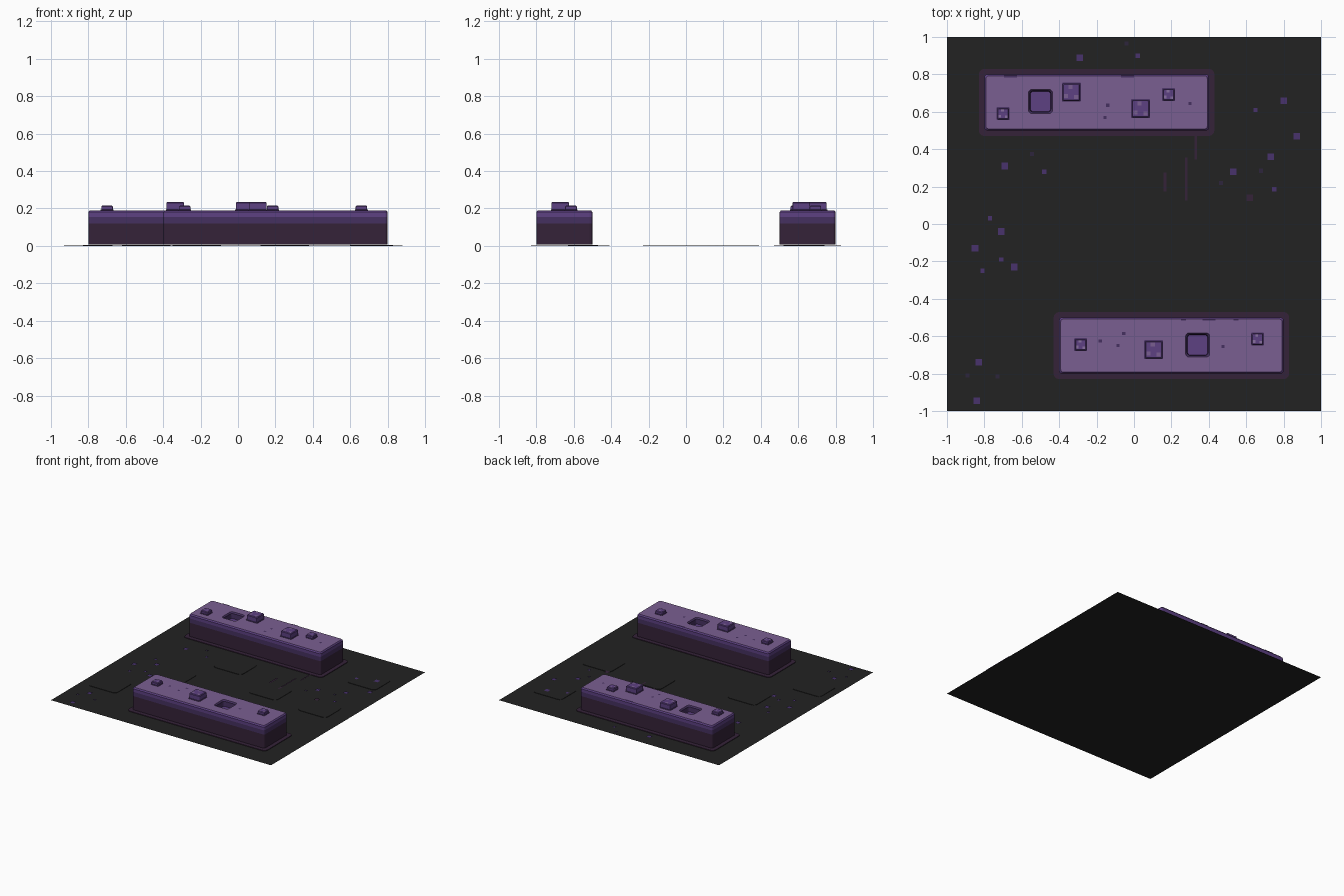
import bpy, bmesh, math

cube = bpy.data.objects.get("Cube")
if cube:
    bpy.data.objects.remove(cube)


def material(name, *rgb):
    mat = bpy.data.materials.new(name)
    mat.use_nodes = True
    color = (*rgb, 1)
    mat.diffuse_color = color
    mat.node_tree.nodes["Principled BSDF"].inputs["Base Color"].default_value = color
    return mat


charcoal = material("charcoal ground", .016, .016, .016)
plum = material("dark plum", .035, .016, .04)
violet = material("deep violet", .06, .03, .115)
purple = material("purple", .11, .052, .225)
lilac = material("dusty lilac", .195, .113, .285)
pale = material("pale lilac", .25, .16, .35)
spot = material("violet fleck", .065, .032, .15)
dim = material("dim fleck", .026, .018, .045)


def finish(name, bm, mats):
    mesh = bpy.data.meshes.new(name)
    bm.to_mesh(mesh)
    bm.free()
    for mat in mats:
        mesh.materials.append(mat)
    obj = bpy.data.objects.new(name, mesh)
    bpy.context.collection.objects.link(obj)
    return obj


def ring(bm, cx, cy, hx, hy, r, z, steps=3):
    """Rounded rectangle of vertices, counter-clockwise from above."""
    verts = []
    for k, (sx, sy) in enumerate(((1, 1), (-1, 1), (-1, -1), (1, -1))):
        for i in range(steps + 1):
            a = math.pi / 2 * (k + i / steps)
            verts.append(bm.verts.new((cx + sx * (hx - r) + r * math.cos(a),
                                       cy + sy * (hy - r) + r * math.sin(a), z)))
    return verts


def loft(name, rings, mats, bands, closed_bottom=True):
    """Stack rounded rectangles; bands gives the material of each level, cap last."""
    bm = bmesh.new()
    loops = [ring(bm, *r) for r in rings]
    n = len(loops[0])
    for low, high, band in zip(loops, loops[1:], bands):
        for i in range(n):
            j = (i + 1) % n
            bm.faces.new((low[i], low[j], high[j], high[i])).material_index = band
    bm.faces.new(loops[-1]).material_index = bands[-1]
    if closed_bottom:
        bm.faces.new(loops[0][::-1]).material_index = bands[0]
    return finish(name, bm, mats)


def flecks(name, mat, z, rects):
    """Flat rectangles given as x, y, width, height."""
    bm = bmesh.new()
    for x, y, w, h in rects:
        bm.faces.new([bm.verts.new((x + sx * w / 2, y + sy * h / 2, z))
                      for sx, sy in ((-1, -1), (1, -1), (1, 1), (-1, 1))])
    return finish(name, bm, [mat])


def squares(size, *points):
    return [(x, y, size, size) for x, y in points]


# Ground sheet with barely raised paving slabs
flecks("ground", charcoal, 0, [(0, 0, 2, 2)])
slabs = ((-.22, .28), (.25, .06), (.73, .02), (.75, .63), (-.49, -.12), (-.8, -.52))
for i, (x, y) in enumerate(slabs):
    loft(f"ground_slab_{i + 1}", [(x, y, .13, .11, .03, 0), (x, y, .13, .11, .03, .003)],
         [charcoal], (0, 0), False)

# Flecks and streaks scattered over the ground
flecks("large_ground_flecks", spot, .005, squares(
    .035, (-.29, .89), (.8, .66), (.87, .47), (.73, .36), (.53, .28), (-.69, .31),
    (-.71, -.04), (-.85, -.13), (-.64, -.23), (-.83, -.74), (-.84, -.945)))
flecks("small_ground_flecks", spot, .005, squares(
    .023, (.02, .9), (.65, .61), (.75, .185), (-.48, .28), (-.77, .03),
    (-.71, -.19), (-.81, -.25)))
flecks("dim_ground_flecks", dim, .005, squares(
    .022, (-.04, .965), (.68, .285), (.465, .22), (-.545, .375), (-.89, -.81), (-.73, -.815)))
flecks("plum_ground_streaks", plum, .005, [
    (.33, .41, .012, .13), (.28, .24, .012, .23), (.165, .225, .016, .1), (.62, .14, .035, .035)])


def knob(name, x, y, big):
    """Small square knob with a dark footing and pale chips on top."""
    h, top = (.047, .235) if big else (.031, .215)
    loft(name, [(x, y, h + .004, h + .004, .006, .185), (x, y, h + .004, h + .004, .006, .193),
                (x, y, h, h, .006, .195), (x, y, h, h, .006, top - .005),
                (x, y, h - .005, h - .005, .004, top)],
         [violet, purple], (0, 0, 1, 1, 1))
    s = h / .047
    flecks(name + "_chips", lilac if big else pale, top + .001,
           squares(.022 * s, (x - .005 * s, y + .028 * s),
                   (x - .028 * s, y - .02 * s), (x + .026 * s, y - .026 * s)))


def platform(name, cx, cy, pit, knobs, specks, notches):
    px, py = pit
    hx, hy = .6, .15
    # Painted bands, bevelled rim and sunken square pit in one loft
    loft(name, [
        (cx, cy, hx, hy, .015, .008), (cx, cy, hx, hy, .015, .12),
        (cx, cy, hx, hy, .015, .155), (cx, cy, hx, hy, .015, .18),
        (cx, cy, hx - .008, hy - .008, .015, .19),
        (px, py, .065, .065, .02, .19), (px, py, .056, .056, .016, .18),
        (px, py, .054, .054, .016, .14)],
        [plum, violet, purple, lilac], (0, 1, 2, 2, 3, 1, 1, 2))
    # Stained border where the block meets the ground
    loft(name + "_footing", [(cx, cy, hx + .03, hy + .03, .03, .001),
                             (cx, cy, hx + .03, hy + .03, .03, .006)], [plum], (0, 0), False)
    for i, (x, y, big) in enumerate(knobs):
        knob(f"{name}_knob_{i + 1}", x, y, big)
    flecks(name + "_specks", violet, .192, squares(.017, *specks))
    flecks(name + "_edge_notches", violet, .192,
           [(x, cy + hy - .012, w, .01) for x, w in notches])


platform("back_platform", -.2, .65, (-.5, .655),
         ((-.7, .59, False), (-.335, .705, True), (.035, .617, True), (.185, .692, False)),
         ((-.14, .635), (-.155, .57), (.3, .645)),
         ((-.66, .07), (-.035, .07)))
platform("front_platform", .2, -.65, (.34, -.647),
         ((-.285, -.645, False), (.105, -.672, True), (.66, -.615, False)),
         ((-.18, -.625), (-.055, -.585), (-.085, -.65), (.475, -.655)),
         ((.265, .025), (.4, .07), (.545, .025)))
